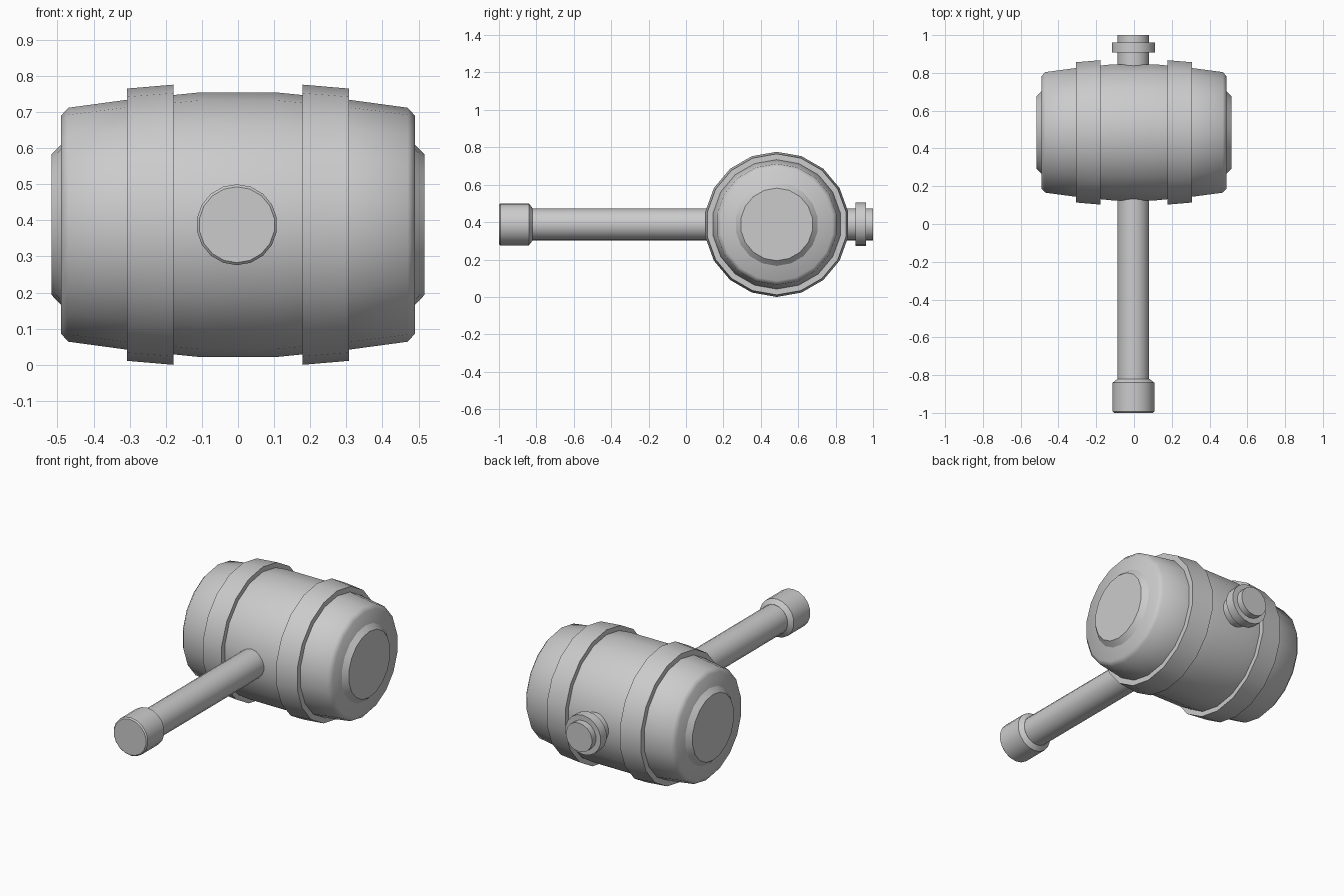
import bpy, bmesh, math

if "Cube" in bpy.data.objects:
    bpy.data.objects.remove(bpy.data.objects["Cube"])

SIDES = 18
HEAD_Y, HEAD_Z = 0.485, 0.388
HANDLE_X = -0.003


def lathe(name, profile, axis, angle=30, mirror=False):
    """Revolve (position, radius) points about the head (x) or handle (y) axis."""
    bm = bmesh.new()
    rings = []
    for p, r in profile:
        ring = []
        for i in range(SIDES):
            a = 2 * math.pi * i / SIDES
            s, c = r * math.sin(a), r * math.cos(a)
            if axis == 'X':
                co = (p, HEAD_Y + s, HEAD_Z + c)
            else:
                co = (HANDLE_X + s, p, HEAD_Z + c)
            ring.append(bm.verts.new(co))
        rings.append(ring)
    for a, b in zip(rings, rings[1:]):
        for i in range(SIDES):
            j = (i + 1) % SIDES
            bm.faces.new((a[i], a[j], b[j], b[i]))
    bm.faces.new(rings[0])
    bm.faces.new(rings[-1])
    bmesh.ops.recalc_face_normals(bm, faces=bm.faces)
    me = bpy.data.meshes.new(name)
    bm.to_mesh(me)
    bm.free()
    ob = bpy.data.objects.new(name, me)
    bpy.context.collection.objects.link(ob)
    bpy.ops.object.select_all(action='DESELECT')
    bpy.context.view_layer.objects.active = ob
    ob.select_set(True)
    bpy.ops.object.shade_smooth_by_angle(angle=math.radians(angle))
    if mirror:
        ob.modifiers.new("mirror", 'MIRROR')
    return ob


# Barrel-shaped head with tapered, chamfered ends
half = [(0.11, 0.366), (0.18, 0.359), (0.307, 0.346), (0.47, 0.324), (0.49, 0.302)]
lathe("mallet_head", [(-x, r) for x, r in reversed(half)] + half, 'X', angle=48)

# Raised bands and striking discs, mirrored to both ends
lathe("head_band", [(0.178, 0.34), (0.178, 0.388), (0.307, 0.377), (0.307, 0.33)],
      'X', mirror=True)
lathe("striking_disc", [(0.48, 0.222), (0.49, 0.222), (0.517, 0.194)], 'X', mirror=True)

# Handle shaft running through the head
lathe("handle_shaft", [(-0.85, 0.085), (1.0, 0.085)], 'Y')

# Grip end cap
lathe("handle_pommel", [(-1.0, 0.105), (-0.993, 0.112), (-0.84, 0.112), (-0.82, 0.086)], 'Y')

# Retaining collar behind the head
lathe("retaining_collar", [(0.907, 0.116), (0.962, 0.116)], 'Y')
